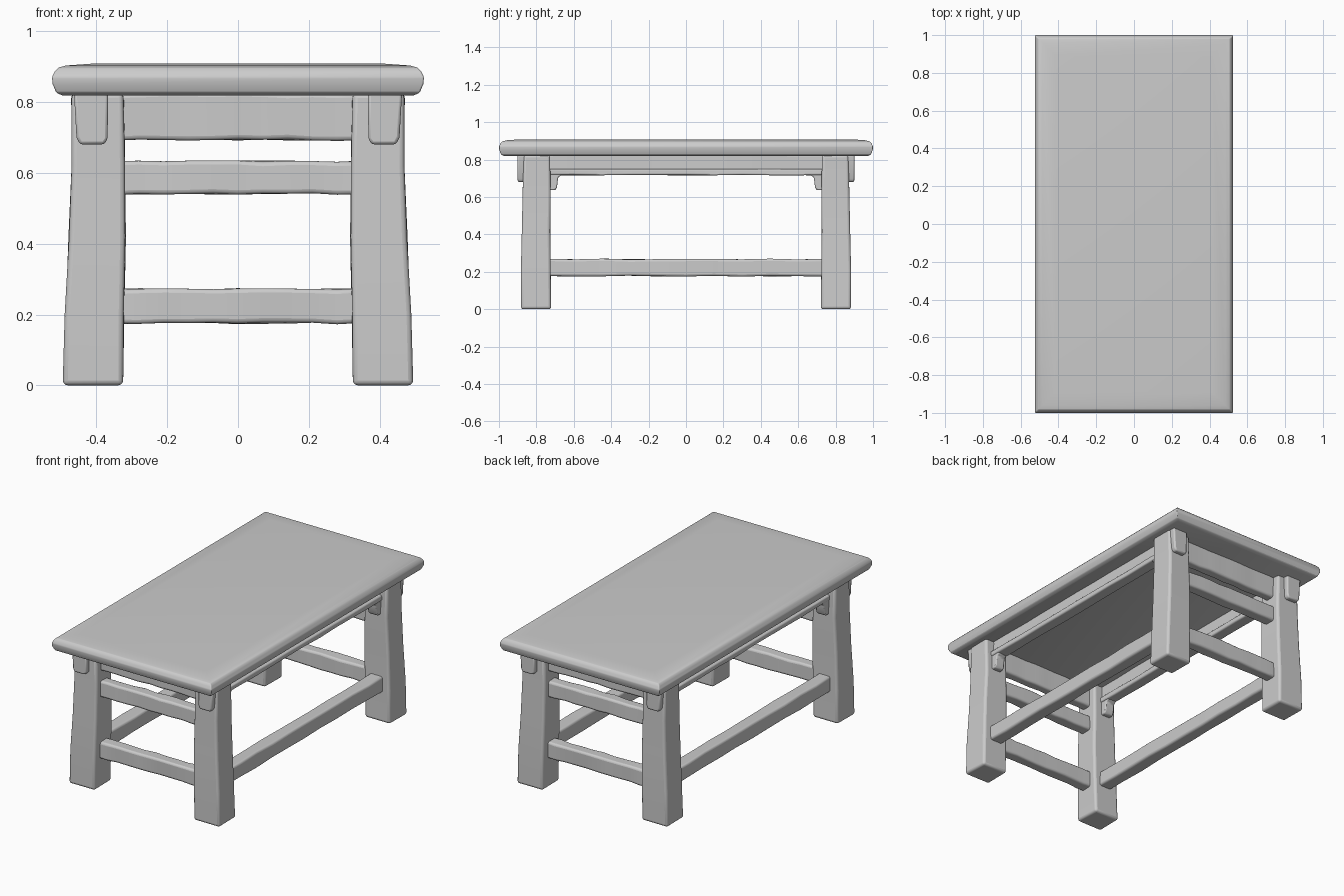
import bpy
import bmesh
import math
import random

random.seed(4)
cube = bpy.data.objects.get("Cube")
if cube:
    bpy.data.objects.remove(cube, do_unlink=True)

# One plain grey for the whole table
GREY = (0.6, 0.6, 0.6, 1)
grey = bpy.data.materials.new("plain grey")
grey.use_nodes = True
grey.diffuse_color = GREY
grey.node_tree.nodes["Principled BSDF"].inputs["Base Color"].default_value = GREY


def finish(name, bm, bevel, mirror, segments=3):
    """Turn a bmesh into a soft-edged, mirrored object."""
    bmesh.ops.recalc_face_normals(bm, faces=bm.faces)
    mesh = bpy.data.meshes.new(name)
    bm.to_mesh(mesh)
    bm.free()
    mesh.materials.append(grey)
    obj = bpy.data.objects.new(name, mesh)
    bpy.context.collection.objects.link(obj)
    mod = obj.modifiers.new("worn edges", "BEVEL")
    mod.width = bevel
    mod.segments = segments
    mod.limit_method = "ANGLE"
    mod.angle_limit = math.radians(30)
    if any(mirror):
        mod = obj.modifiers.new("mirror", "MIRROR")
        mod.use_axis = (*mirror, False)
        mod.use_mirror_merge = False
    bpy.ops.object.select_all(action="DESELECT")
    obj.select_set(True)
    bpy.context.view_layer.objects.active = obj
    bpy.ops.object.shade_smooth_by_angle(angle=math.radians(40))
    return obj


def loft(name, axis, sections, bevel, mirror, wobble=0.0):
    """Rectangular sections (position, a0, a1, b0, b1) joined along an axis."""
    bm = bmesh.new()
    rings = []
    for pos, a0, a1, b0, b1 in sections:
        ring = []
        for a, b in ((a0, b0), (a1, b0), (a1, b1), (a0, b1)):
            co = [a + random.uniform(-wobble, wobble), b + random.uniform(-wobble, wobble)]
            co.insert(axis, pos)
            ring.append(bm.verts.new(co))
        rings.append(ring)
    for low, high in zip(rings, rings[1:]):
        for i in range(4):
            j = (i + 1) % 4
            bm.faces.new((low[i], low[j], high[j], high[i]))
    bm.faces.new(rings[0][::-1])
    bm.faces.new(rings[-1])
    return finish(name, bm, bevel, mirror)


def beam(name, axis, half, a0, a1, b0, b1, mirror, bevel=0.012, wobble=0.003):
    """Straight hand-hewn bar, centred along its axis."""
    steps = 10
    sections = [(half * (2 * i / steps - 1), a0, a1, b0, b1) for i in range(steps + 1)]
    return loft(name, axis, sections, bevel, mirror, wobble)


def plate(name, axis, outline, start, end, bevel, mirror):
    """Outline extruded along an axis."""
    bm = bmesh.new()
    verts = []
    for a, b in outline:
        co = [a, b]
        co.insert(axis, start)
        verts.append(bm.verts.new(co))
    face = bm.faces.new(verts)
    result = bmesh.ops.extrude_face_region(bm, geom=[face])
    for v in result["geom"]:
        if isinstance(v, bmesh.types.BMVert):
            v.co[axis] = end
    return finish(name, bm, bevel, mirror, 2)


BOTH, SIDES, ENDS = (True, True), (True, False), (False, True)

# Thick top with rounded rim
rim = [(0.818, 0.030), (0.826, 0.012), (0.850, 0.002), (0.870, 0.0),
       (0.885, 0.007), (0.897, 0.018), (0.903, 0.040), (0.908, 0.11)]
loft("table_top", 2,
     [(z, -0.525 + d, 0.525 - d, -1 + d, 1 - d) for z, d in rim],
     0.004, (False, False))

# Legs that flare gently towards the floor
loft("legs", 2,
     [(0.0, 0.325, 0.494, 0.722, 0.882), (0.2, 0.322, 0.488, 0.723, 0.881),
      (0.42, 0.318, 0.477, 0.725, 0.876), (0.62, 0.32, 0.47, 0.725, 0.872),
      (0.825, 0.322, 0.47, 0.728, 0.87)],
     0.014, BOTH, 0.002)

# Tapered tabs on the outer ends of the legs
tab = [(0.367, 0.825), (0.463, 0.825), (0.456, 0.70), (0.446, 0.68),
       (0.378, 0.68), (0.368, 0.695)]
plate("leg_tabs", 1, tab, 0.85, 0.9, 0.008, BOTH)

# Boards and rails across the two ends
beam("end_aprons", 0, 0.35, 0.77, 0.83, 0.693, 0.825, ENDS)
beam("end_upper_rails", 0, 0.35, 0.765, 0.835, 0.54, 0.633, ENDS)
beam("end_lower_rails", 0, 0.35, 0.765, 0.835, 0.175, 0.272, ENDS)

# Boards, strips and rails along the two long sides
beam("side_aprons", 1, 0.75, 0.375, 0.415, 0.735, 0.825, SIDES, 0.006)
beam("side_strips", 1, 0.75, 0.365, 0.435, 0.717, 0.749, SIDES, 0.008, 0.002)
beam("side_rails", 1, 0.75, 0.36, 0.44, 0.177, 0.268, SIDES)

# Small corner brackets where the side aprons meet the legs
bracket = [(0.74, 0.74), (0.665, 0.74), (0.667, 0.717), (0.684, 0.703),
           (0.69, 0.65), (0.70, 0.636), (0.74, 0.636)]
plate("corner_brackets", 0, bracket, 0.37, 0.43, 0.006, BOTH)
